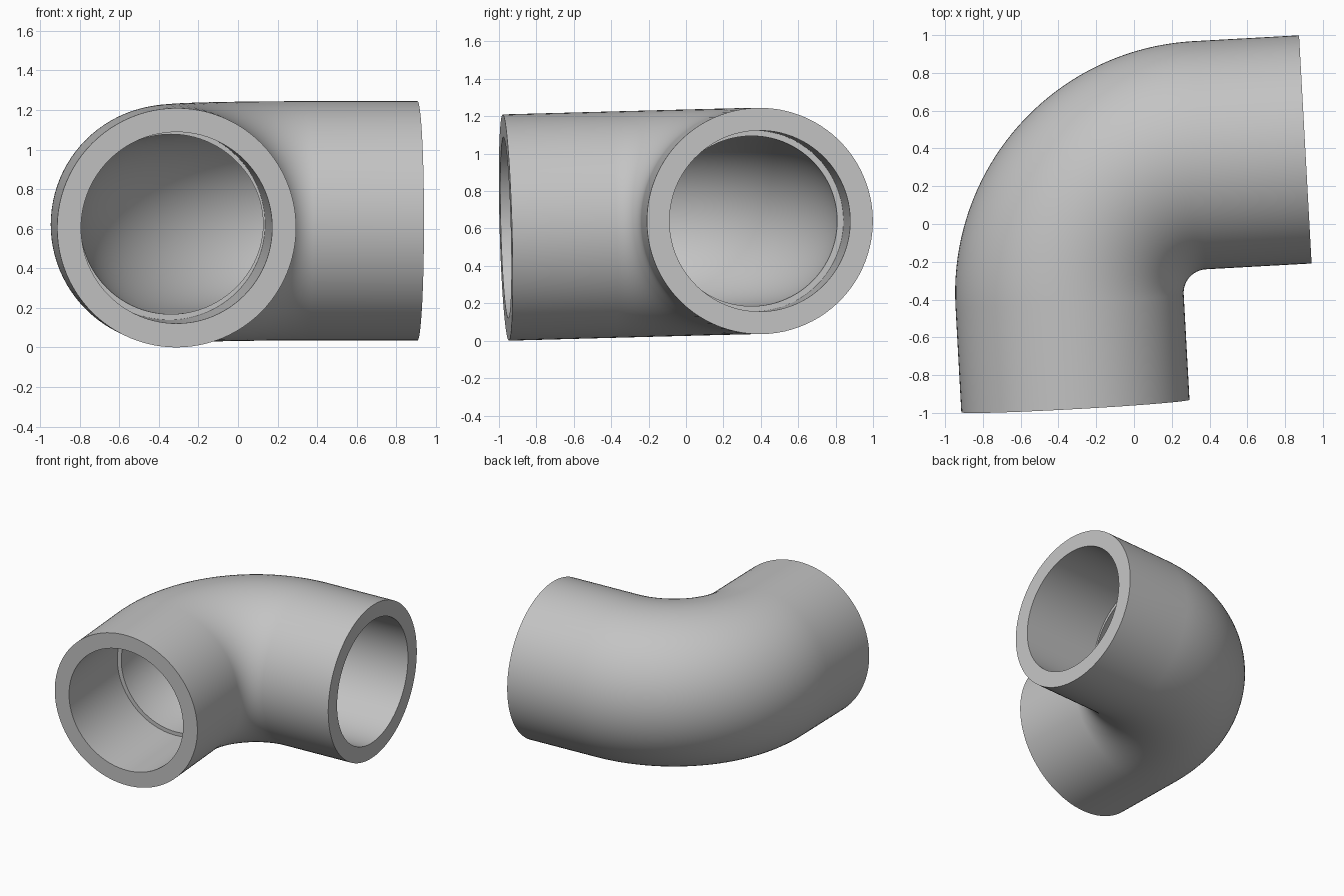
import bpy, bmesh
from math import sin, cos, pi, radians
from mathutils import Matrix, Vector

if "Cube" in bpy.data.objects:
    bpy.data.objects.remove(bpy.data.objects["Cube"], do_unlink=True)

SIDES, BEND_STEPS = 96, 40
OUTER, SOCKET, BORE = 0.605, 0.484, 0.455   # radii
BEND, LEG = 0.73, 1.29                      # bend radius, corner to open end
DEPTH = 0.66                                # socket depth

# The elbow sits slightly turned and tipped
PLACE = (Matrix.Translation((-0.381, 0.324, 0.64))
         @ Matrix.Rotation(radians(3.15), 4, 'Z')
         @ Matrix.Rotation(radians(1.55), 4, 'X'))


def sweep(name, stations, radius):
    """Closed round bar through (centre, sideways direction) stations."""
    bm = bmesh.new()
    rings = []
    for centre, side in stations:
        rings.append([bm.verts.new(centre + radius * (side * cos(t) + Vector((0, 0, sin(t)))))
                      for t in (2 * pi * i / SIDES for i in range(SIDES))])
    for a, b in zip(rings, rings[1:]):
        for i in range(SIDES):
            j = (i + 1) % SIDES
            bm.faces.new((a[i], a[j], b[j], b[i]))
    bm.faces.new(rings[0])
    bm.faces.new(rings[-1])
    bmesh.ops.recalc_face_normals(bm, faces=bm.faces)
    mesh = bpy.data.meshes.new(name)
    bm.to_mesh(mesh)
    bm.free()
    obj = bpy.data.objects.new(name, mesh)
    obj.matrix_world = PLACE
    bpy.context.collection.objects.link(obj)
    return obj


def elbow_path(end):
    """Straight leg, quarter bend, straight leg."""
    path = [(Vector((0, -end, 0)), Vector((-1, 0, 0)))]
    for k in range(BEND_STEPS + 1):
        a = pi / 2 * k / BEND_STEPS
        out = Vector((-cos(a), sin(a), 0))
        path.append((Vector((BEND, -BEND, 0)) + BEND * out, out))
    path.append((Vector((end, 0, 0)), Vector((0, 1, 0))))
    return path


def straight_path(direction, side):
    return [(direction * d, side) for d in (LEG - DEPTH, LEG + 0.1)]


# Outer body, and the bore and sockets that hollow it
X, Y = Vector((1, 0, 0)), Vector((0, 1, 0))
pipe = sweep("pipe_elbow", elbow_path(LEG), OUTER)
cutters = [sweep("bore_cutter", elbow_path(BEND + 0.2), BORE),
           sweep("front_socket_cutter", straight_path(-Y, X), SOCKET),
           sweep("left_socket_cutter", straight_path(X, Y), SOCKET)]
for cutter in cutters:
    cutter.hide_render = True
    mod = pipe.modifiers.new(cutter.name, 'BOOLEAN')
    mod.operation = 'DIFFERENCE'
    mod.solver = 'EXACT'
    mod.object = cutter

# Bake the cuts and drop the cutters
depsgraph = bpy.context.evaluated_depsgraph_get()
baked = bpy.data.meshes.new_from_object(pipe.evaluated_get(depsgraph))
pipe.modifiers.clear()
pipe.data = baked
for cutter in cutters:
    bpy.data.objects.remove(cutter, do_unlink=True)

# Plain grey plastic
grey = bpy.data.materials.new("light_grey")
grey.use_nodes = True
colour = (0.55, 0.55, 0.55, 1)
grey.diffuse_color = colour
grey.node_tree.nodes["Principled BSDF"].inputs["Base Color"].default_value = colour
pipe.data.materials.clear()
pipe.data.materials.append(grey)

# Smooth walls, sharp rims
bpy.ops.object.select_all(action='DESELECT')
pipe.select_set(True)
bpy.context.view_layer.objects.active = pipe
bpy.ops.object.shade_smooth_by_angle(angle=radians(30))
